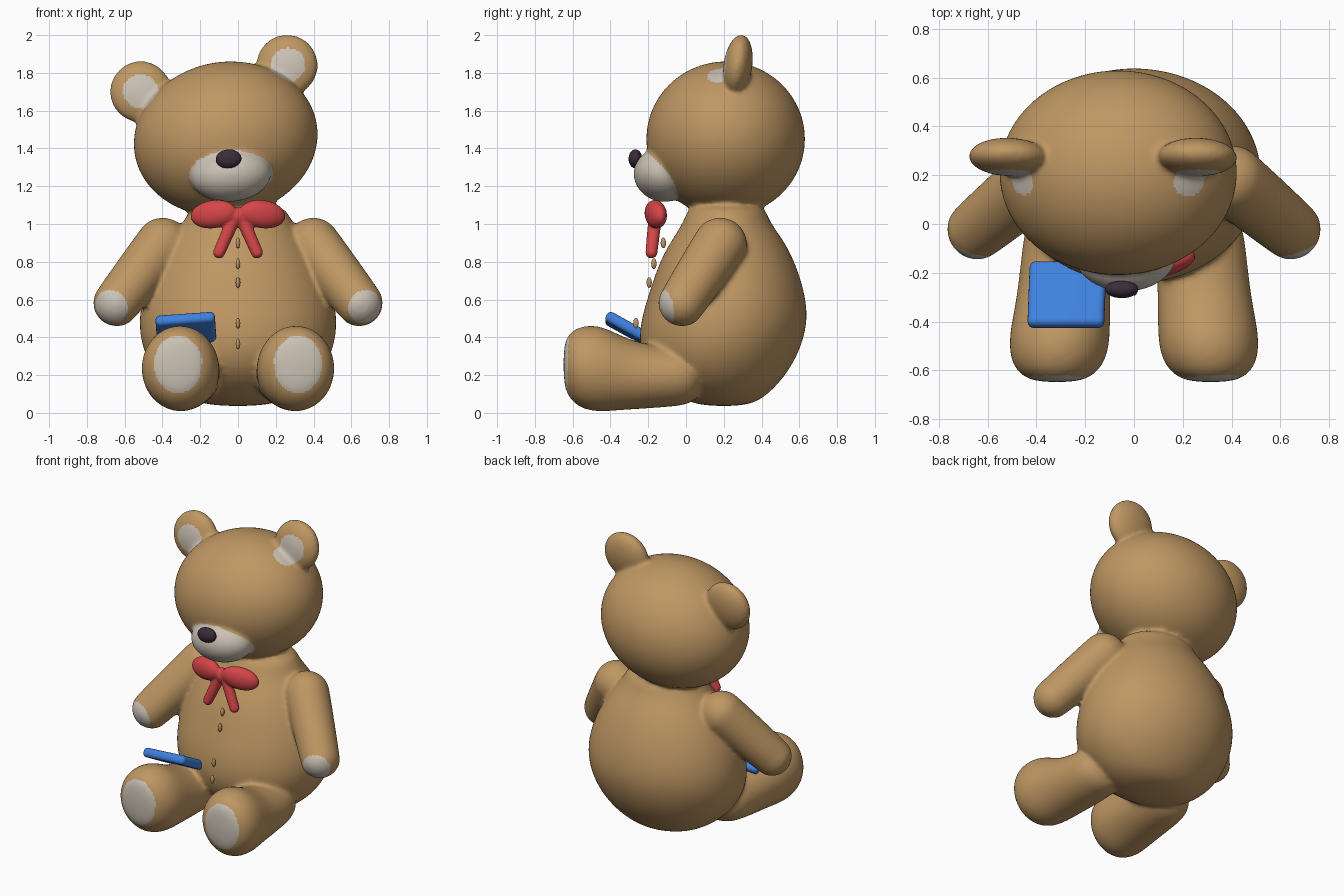
import bpy, bmesh, math
from mathutils import Matrix, Vector, Euler

if "Cube" in bpy.data.objects:
    bpy.data.objects.remove(bpy.data.objects["Cube"], do_unlink=True)


def material(name, rgb):
    m = bpy.data.materials.new(name)
    m.use_nodes = True
    m.diffuse_color = (*rgb, 1)
    m.node_tree.nodes["Principled BSDF"].inputs["Base Color"].default_value = (*rgb, 1)
    return m


FUR = material("tan fur", (0.52, 0.31, 0.125))
PAD = material("pale felt", (0.60, 0.54, 0.46))
NOSE = material("dark plum", (0.045, 0.026, 0.045))
RED = material("red ribbon", (0.67, 0.06, 0.065))
BLUE = material("blue plastic", (0.05, 0.22, 0.73))


# Shape helpers, all adding closed shells to a bmesh
def ball(bm, centre, radii, rot=(0, 0, 0)):
    turn = Euler([math.radians(a) for a in rot]).to_matrix().to_4x4()
    mat = Matrix.Translation(centre) @ turn @ Matrix.Diagonal((*radii, 1))
    bmesh.ops.create_uvsphere(bm, u_segments=32, v_segments=16, radius=1, matrix=mat)


def capsule(bm, a, ra, b, rb):
    a, b = Vector(a), Vector(b)
    turn = (b - a).to_track_quat('Z', 'Y').to_matrix()
    for v in bmesh.ops.create_uvsphere(bm, u_segments=24, v_segments=16, radius=1)["verts"]:
        v.co = b + turn @ v.co * rb if v.co.z > 0.01 else a + turn @ v.co * ra


def loft(bm, rings, along_y=False, n=32):
    """Rings are (position on axis, cx, c2, rx, r2)."""
    loops = []
    for t, cx, c2, rx, r2 in rings:
        loop = []
        for i in range(n):
            a = 2 * math.pi * i / n
            x, w = cx + rx * math.cos(a), c2 + r2 * math.sin(a)
            loop.append(bm.verts.new((x, t, w) if along_y else (x, w, t)))
        loops.append(loop)
    for lo, hi in zip(loops, loops[1:]):
        for i in range(n):
            j = (i + 1) % n
            bm.faces.new((lo[i], lo[j], hi[j], hi[i]))
    bm.faces.new(loops[0])
    bm.faces.new(loops[-1])


def finish(name, bm, *mats):
    bmesh.ops.recalc_face_normals(bm, faces=bm.faces)
    me = bpy.data.meshes.new(name)
    bm.to_mesh(me)
    bm.free()
    for m in mats:
        me.materials.append(m)
    me.polygons.foreach_set("use_smooth", [True] * len(me.polygons))
    ob = bpy.data.objects.new(name, me)
    bpy.context.scene.collection.objects.link(ob)
    return ob


def fuse(ob, voxel, smoothing):
    """Merge overlapping shells into one soft skin."""
    sub = ob.modifiers.new("round", 'SUBSURF')
    sub.levels = sub.render_levels = 2
    rem = ob.modifiers.new("merge", 'REMESH')
    rem.mode, rem.voxel_size, rem.use_smooth_shade = 'VOXEL', voxel, True
    soft = ob.modifiers.new("soften", 'SMOOTH')
    soft.factor, soft.iterations = 0.5, smoothing
    mats = list(ob.data.materials)
    dg = bpy.context.evaluated_depsgraph_get()
    me = bpy.data.meshes.new_from_object(ob.evaluated_get(dg))
    ob.modifiers.clear()
    ob.data = me
    me.materials.clear()
    for m in mats:
        me.materials.append(m)
    me.polygons.foreach_set("use_smooth", [True] * len(me.polygons))
    return me


# Plush bear: torso, legs, arms, head, muzzle and ears sewn into one skin
bm = bmesh.new()
loft(bm, [(0.035, 0, 0.2, 0.12, 0.1), (0.07, 0, 0.19, 0.28, 0.22), (0.2, 0, 0.165, 0.44, 0.37),
          (0.35, 0, 0.18, 0.515, 0.435), (0.5, 0, 0.205, 0.53, 0.445), (0.65, 0, 0.218, 0.5, 0.41),
          (0.8, 0, 0.218, 0.435, 0.36), (0.92, 0, 0.22, 0.36, 0.295), (1.02, 0, 0.215, 0.28, 0.22),
          (1.12, 0, 0.215, 0.24, 0.2)])
leg = [(-0.65, 0.315, 0.255, 0.09, 0.11), (-0.615, 0.315, 0.25, 0.16, 0.18), (-0.55, 0.31, 0.24, 0.2, 0.222),
       (-0.46, 0.305, 0.235, 0.208, 0.231), (-0.36, 0.295, 0.215, 0.198, 0.202),
       (-0.25, 0.285, 0.195, 0.19, 0.175), (-0.1, 0.275, 0.19, 0.185, 0.16), (0.1, 0.26, 0.2, 0.17, 0.15)]
for s in (-1, 1):
    loft(bm, [(y, s * cx, cz, rx, rz) for y, cx, cz, rx, rz in leg], along_y=True)
    capsule(bm, (s * 0.40, 0.18, 0.89), 0.145, (s * 0.64, -0.02, 0.585), 0.128)
TILT = -10
ball(bm, (-0.065, 0.21, 1.45), (0.495, 0.425, 0.41), (0, TILT, 0))
MUZZLE = ((-0.035, -0.12, 1.26), (0.215, 0.16, 0.142))
ball(bm, *MUZZLE, (-12, TILT * 0.6, 0))
EARS = [(-0.515, 0.275, 1.70), (0.26, 0.275, 1.84)]
for c in EARS:
    ball(bm, c, (0.165, 0.077, 0.165), (-8, TILT, 0))
bear = finish("plush_bear", bm, FUR, PAD)
skin = fuse(bear, 0.012, 12)

# Pale patches: faces lying inside an ellipsoid zone
zones = [(MUZZLE[0], (0.222, 0.175, 0.15))]
zones += [((x - 0.005 if x < 0 else x + 0.005, 0.17, z + 0.01), (0.105, 0.09, 0.102)) for x, y, z in EARS]
for s in (-1, 1):
    zones.append(((s * 0.318, -0.63, 0.258), (0.127, 0.12, 0.152)))
    zones.append(((s * 0.682, -0.125, 0.555), (0.097, 0.085, 0.097)))
for p in skin.polygons:
    p.material_index = int(any(
        sum(((p.center[i] - c[i]) / r[i]) ** 2 for i in range(3)) < 1 for c, r in zones))

# Nose
bm = bmesh.new()
ball(bm, (-0.05, -0.268, 1.345), (0.068, 0.036, 0.05), (0, TILT * 0.5, 0))
finish("nose", bm, NOSE)

# Bow tie: two lobes, a knot and two tails
bm = bmesh.new()
ball(bm, (0, -0.165, 1.04), (0.05, 0.045, 0.05))
for s in (-1, 1):
    ball(bm, (s * 0.13, -0.16, 1.052), (0.127, 0.052, 0.075), (0, s * 8, s * 15))
    capsule(bm, (s * 0.025, -0.165, 1.02), 0.036, (s * 0.1, -0.183, 0.85), 0.033)
fuse(finish("bow_tie", bm, RED), 0.008, 4)

# Buttons down the belly
for i, (y, z) in enumerate([(-0.12, 0.9), (-0.17, 0.79), (-0.195, 0.69), (-0.265, 0.475), (-0.28, 0.365)]):
    bm = bmesh.new()
    ball(bm, (0, y, z), (0.012, 0.014, 0.028))
    finish(f"button_{i + 1}", bm, FUR)

# Rounded slab resting on the right thigh
bm = bmesh.new()
bmesh.ops.create_cube(bm, size=1, matrix=Matrix.Diagonal((0.315, 0.3, 0.06, 1)))
slab = finish("blue_slab", bm, BLUE)
slab.location = (-0.275, -0.29, 0.435)
slab.rotation_euler = [math.radians(a) for a in (-29, -4, 0)]
bev = slab.modifiers.new("rounding", 'BEVEL')
bev.width, bev.segments = 0.025, 4
